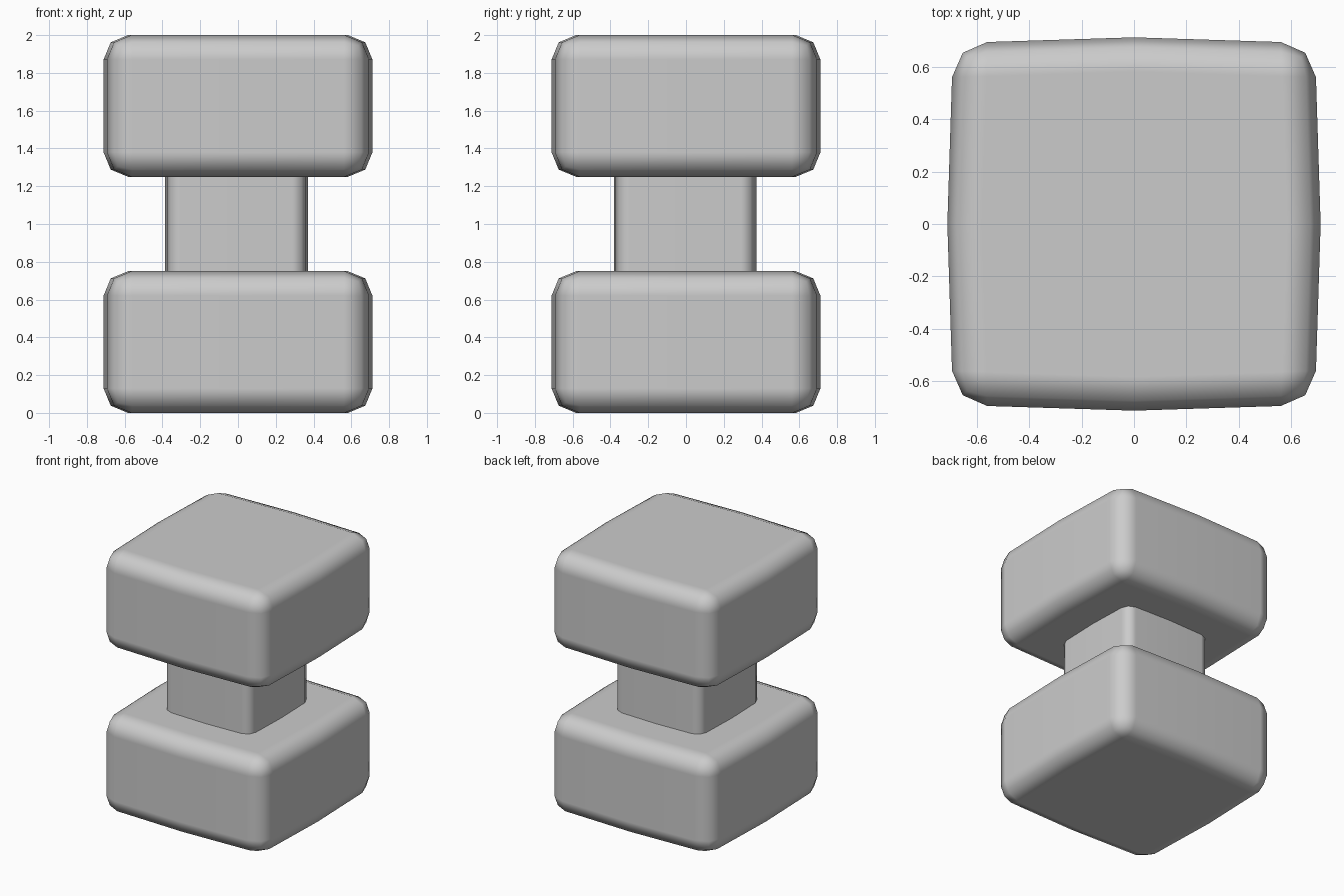
import bpy
import bmesh
import math

if "Cube" in bpy.data.objects:
    bpy.data.objects.remove(bpy.data.objects["Cube"], do_unlink=True)

# Single grey material
GREY = (0.6, 0.6, 0.6, 1)
grey = bpy.data.materials.new("plain_grey")
grey.use_nodes = True
grey.diffuse_color = GREY
grey.node_tree.nodes["Principled BSDF"].inputs["Base Color"].default_value = GREY

CORNER, MIDDLE = 0.69, 0.712  # half widths at the corners and side centres


def bulged_block(name, bottom, top, scale, bevel, centre=(0, 0)):
    """Square prism with slightly bowed sides and rounded edges."""
    bm = bmesh.new()
    ring = []
    for i in range(8):
        angle = i * math.pi / 4
        radius = scale * (CORNER * math.sqrt(2) if i % 2 else MIDDLE)
        ring.append(bm.verts.new((centre[0] + radius * math.cos(angle),
                                  centre[1] + radius * math.sin(angle), bottom)))
    base = bm.faces.new(ring)
    lifted = bmesh.ops.extrude_face_region(bm, geom=[base])["geom"]
    verts = [v for v in lifted if isinstance(v, bmesh.types.BMVert)]
    bmesh.ops.translate(bm, verts=verts, vec=(0, 0, top - bottom))
    bmesh.ops.recalc_face_normals(bm, faces=bm.faces)
    for face in bm.faces:
        face.smooth = True
    mesh = bpy.data.meshes.new(name)
    bm.to_mesh(mesh)
    bm.free()
    obj = bpy.data.objects.new(name, mesh)
    bpy.context.collection.objects.link(obj)
    mesh.materials.append(grey)
    mod = obj.modifiers.new("rounded_edges", "BEVEL")
    mod.width = bevel
    mod.segments = 2
    mod.limit_method = "ANGLE"
    mod.angle_limit = math.radians(30)
    mod.harden_normals = True
    return obj


# Two heavy end blocks joined by a narrow post
bulged_block("lower_block", 0, 0.75, 1, 0.13)
bulged_block("upper_block", 1.25, 2, 1, 0.13)
bulged_block("middle_post", 0.6, 1.4, 0.53, 0.07, (-0.008, -0.004))
